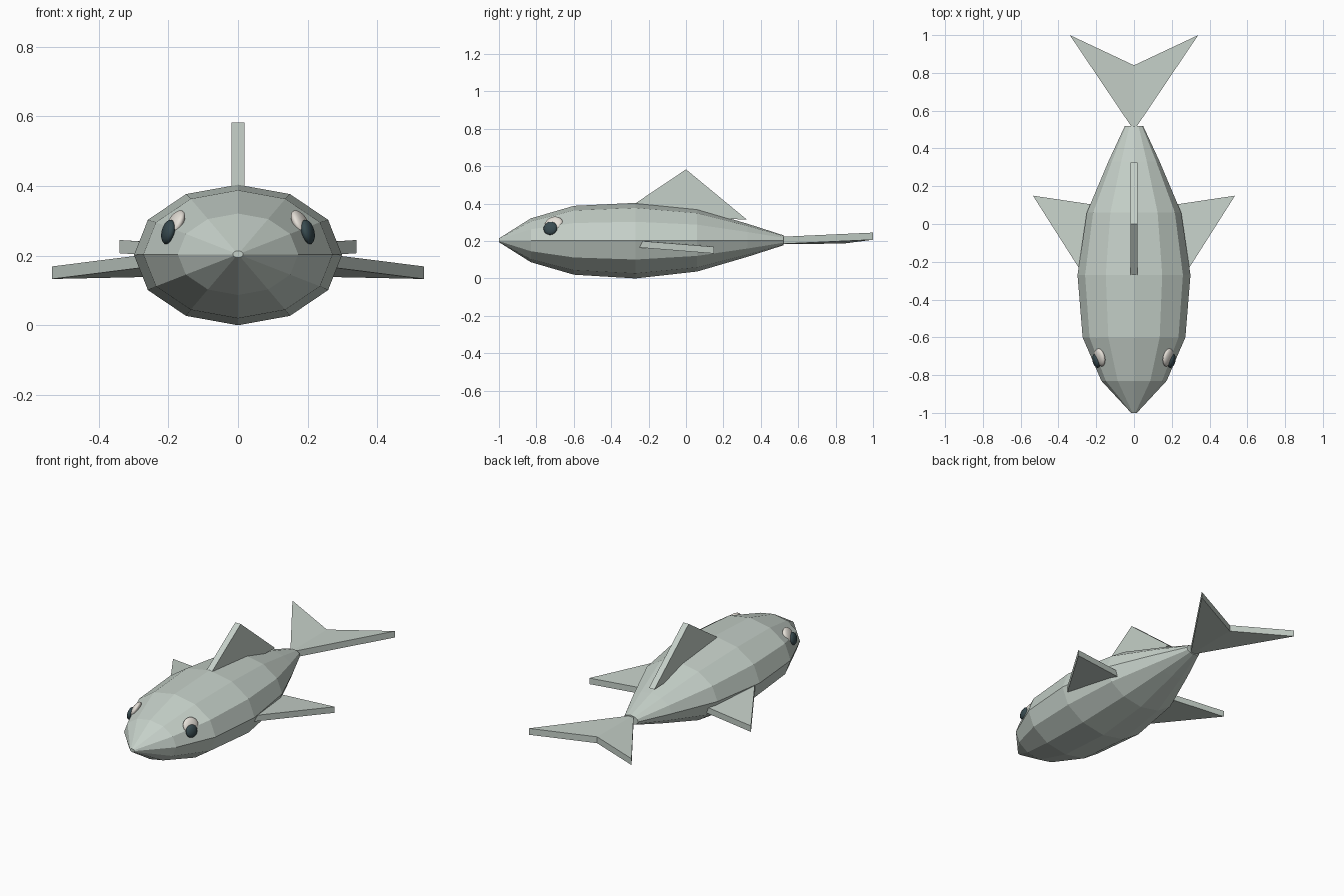
import bpy, bmesh, math
from mathutils import Vector, Matrix

if "Cube" in bpy.data.objects:
    bpy.data.objects.remove(bpy.data.objects["Cube"])


def material(name, rgb):
    m = bpy.data.materials.new(name)
    m.diffuse_color = (*rgb, 1)
    m.use_nodes = True
    m.node_tree.nodes["Principled BSDF"].inputs["Base Color"].default_value = m.diffuse_color
    return m


SKIN = material("pale_green_grey", (0.56, 0.63, 0.58))
WHITE = material("eye_white", (0.78, 0.74, 0.68))
DARK = material("eye_dark", (0.04, 0.07, 0.08))


def finish(bm, name, mat):
    bmesh.ops.recalc_face_normals(bm, faces=bm.faces)
    me = bpy.data.meshes.new(name)
    bm.to_mesh(me)
    bm.free()
    me.materials.append(mat)
    ob = bpy.data.objects.new(name, me)
    bpy.context.collection.objects.link(ob)
    return ob


def slab(name, points, offset):
    """Flat outline thickened along an offset vector."""
    bm = bmesh.new()
    a = [bm.verts.new(p) for p in points]
    b = [bm.verts.new(Vector(p) + Vector(offset)) for p in points]
    bm.faces.new(a)
    bm.faces.new(b[::-1])
    n = len(a)
    for i in range(n):
        bm.faces.new((a[i], a[(i + 1) % n], b[(i + 1) % n], b[i]))
    return finish(bm, name, SKIN)


# Body: twelve-sided elliptical rings (y, half width, half height)
rings = [(-1.0, 0.015, 0.01), (-0.83, 0.173, 0.117), (-0.6, 0.272, 0.184),
         (-0.27, 0.299, 0.202), (0.06, 0.25, 0.167), (0.33, 0.136, 0.088),
         (0.52, 0.048, 0.027)]
bm = bmesh.new()
loops = []
for y, w, h in rings:
    loops.append([bm.verts.new((w * math.cos(k * math.pi / 6), y,
                                0.204 + h * math.sin(k * math.pi / 6)
                                - (0.002 if h > 0.2 else 0)))
                  for k in range(12)])
for p, q in zip(loops, loops[1:]):
    for i in range(12):
        j = (i + 1) % 12
        bm.faces.new((p[i], p[j], q[j], q[i]))
bm.faces.new(loops[0])
bm.faces.new(loops[-1])
finish(bm, "body", SKIN)

# Dorsal fin
slab("dorsal_fin", [(-0.018, -0.28, 0.395), (-0.018, 0.0, 0.583),
                    (-0.018, 0.325, 0.315), (-0.018, 0.15, 0.32)], (0.036, 0, 0))

for side, s in (("left", -1), ("right", 1)):
    # Pectoral fins
    slab(side + "_pectoral_fin", [(s * 0.265, -0.275, 0.167), (s * 0.535, 0.15, 0.133),
                                  (s * 0.2, 0.1, 0.14)], (0, 0, 0.036))
    # Tail fluke halves
    slab(side + "_tail_fluke", [(0, 0.495, 0.184), (s * 0.34, 1.0, 0.207),
                                (0, 0.84, 0.186)], (0, 0, 0.038))
    # Eyes: flattened spheres, lying on the cheek
    for name, mat, pos, size, tilt in (
            ("eye_white", WHITE, (0.181, -0.706, 0.291), (0.019, 0.05, 0.044), 30),
            ("pupil", DARK, (0.2, -0.725, 0.268), (0.018, 0.038, 0.036), 14)):
        bm = bmesh.new()
        bmesh.ops.create_uvsphere(bm, u_segments=16, v_segments=10, radius=1)
        bm.transform(Matrix.Translation((s * pos[0], pos[1], pos[2]))
                     @ Matrix.Rotation(-s * math.radians(tilt), 4, 'Y')
                     @ Matrix.Rotation(-s * math.radians(14), 4, 'Z')
                     @ Matrix.Diagonal((*size, 1)))
        ob = finish(bm, side + "_" + name, mat)
        ob.data.polygons.foreach_set("use_smooth", [True] * len(ob.data.polygons))
